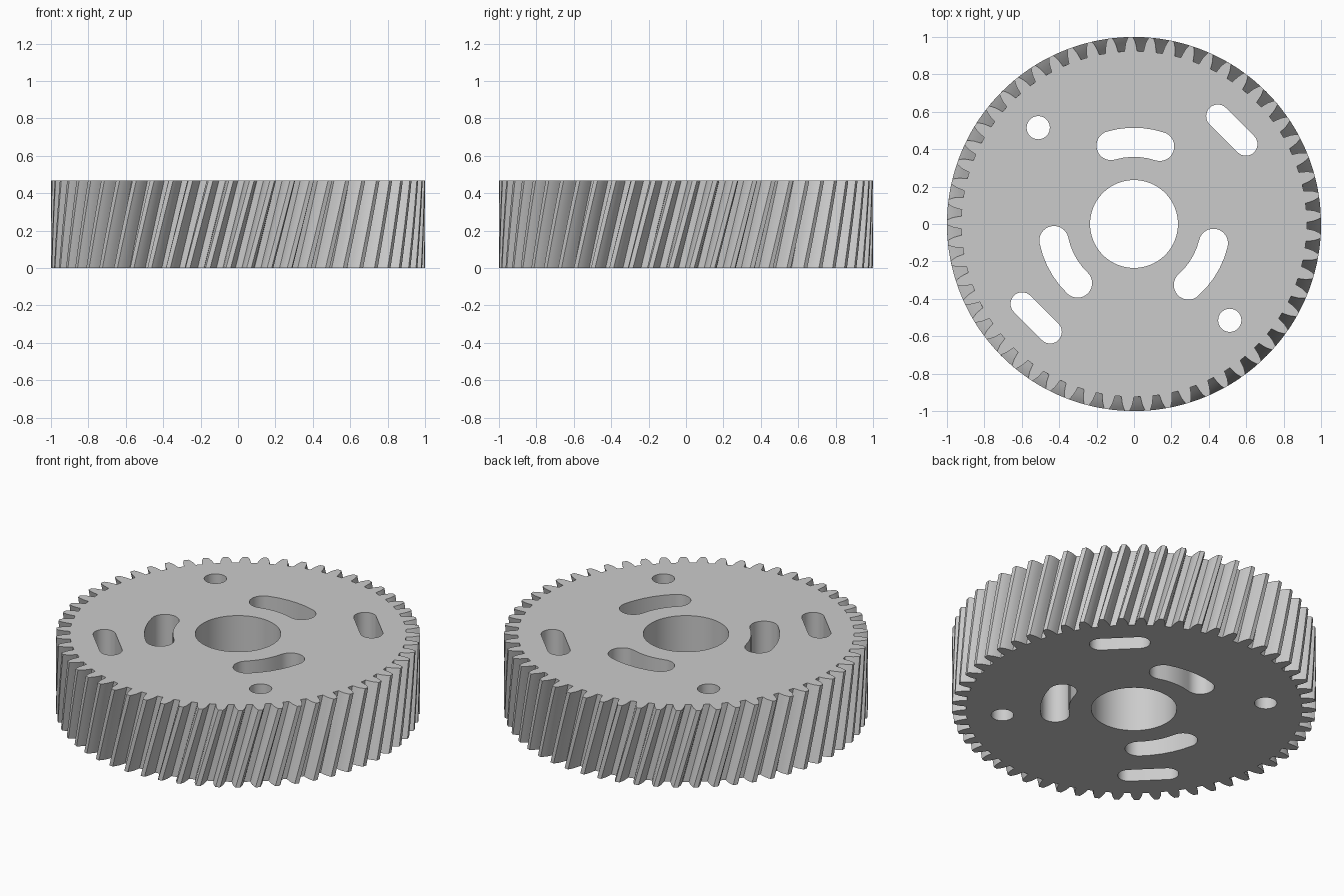
import bpy
import bmesh
from math import sin, cos, pi, radians

if "Cube" in bpy.data.objects:
    bpy.data.objects.remove(bpy.data.objects["Cube"], do_unlink=True)

HEIGHT = 0.468
TEETH = 57
TWIST = radians(7.2)
LEVELS = 6


def polar(r, a):
    return (r * cos(a), r * sin(a))


def arc(cx, cy, r, a0, a1, n):
    """Points along an arc, both ends included."""
    return [(cx + r * cos(a0 + (a1 - a0) * i / n),
             cy + r * sin(a0 + (a1 - a0) * i / n)) for i in range(n + 1)]


def circle(cx, cy, r, n):
    return arc(cx, cy, r, 0, 2 * pi, n)[:-1]


def straight_slot(cx, cy, half, r, a):
    dx, dy = polar(half, a)
    return (arc(cx + dx, cy + dy, r, a - pi / 2, a + pi / 2, 16)
            + arc(cx - dx, cy - dy, r, a + pi / 2, a + 3 * pi / 2, 16))


def curved_slot(mid, half, radius, r):
    a0, a1 = mid - half, mid + half
    e0, e1 = polar(radius, a0), polar(radius, a1)
    return (arc(0, 0, radius + r, a0, a1, 5)[:-1]
            + arc(*e1, r, a1, a1 + pi, 16)
            + arc(0, 0, radius - r, a1, a0, 5)[1:-1]
            + arc(*e0, r, a0 + pi, a0 + 2 * pi, 16)[:-1])


def gear_outline():
    """Tooth flanks as (radius, half width) pairs, repeated around the rim."""
    flank = [(0.924, 0.0335), (0.945, 0.0305), (0.966, 0.0266),
             (0.985, 0.0195), (1.0, 0.0125)]
    points = []
    for i in range(TEETH):
        a = 2 * pi * (i + 0.5) / TEETH - radians(0.5)
        points += [polar(r, a - w / r) for r, w in flank]
        points += [polar(r, a + w / r) for r, w in reversed(flank)]
    return points


def add_wall(bm, outline, twist, levels):
    """Raise an outline into a wall; return its bottom and top edge loops."""
    rings = []
    for k in range(levels + 1):
        t = k / levels
        c, s = cos(twist * (t - 1)), sin(twist * (t - 1))
        rings.append([bm.verts.new((x * c - y * s, x * s + y * c, HEIGHT * t))
                      for x, y in outline])
    n = len(outline)
    for low, high in zip(rings, rings[1:]):
        for i in range(n):
            j = (i + 1) % n
            bm.faces.new((low[i], low[j], high[j], high[i]))
    return [[bm.edges.get((ring[i], ring[(i + 1) % n])) for i in range(n)]
            for ring in (rings[0], rings[-1])]


bm = bmesh.new()

# Helical toothed rim
bottom, top = add_wall(bm, gear_outline(), TWIST, LEVELS)

# Bore, bolt holes and slots
holes = [circle(0, 0, 0.235, 96)]
for side in (1, -1):
    holes.append(circle(side * 0.512, side * -0.515, 0.062, 40))
    holes.append(straight_slot(side * 0.523, side * 0.502, 0.106, 0.062, -pi / 4))
for k in range(3):
    holes.append(curved_slot(radians(89 + 120 * k), radians(17.3), 0.437, 0.078))
for hole in holes:
    low, high = add_wall(bm, hole, 0, 1)
    bottom += low
    top += high

# Flat end faces
for edges, z in ((bottom, -1), (top, 1)):
    bmesh.ops.triangle_fill(bm, edges=edges, use_beauty=True, normal=(0, 0, z))
bmesh.ops.recalc_face_normals(bm, faces=bm.faces)

mesh = bpy.data.meshes.new("helical_gear")
bm.to_mesh(mesh)
bm.free()
gear = bpy.data.objects.new("helical_gear", mesh)
bpy.context.collection.objects.link(gear)

# Plain grey material
grey = bpy.data.materials.new("plain_grey")
grey.use_nodes = True
colour = (0.6, 0.6, 0.6, 1)
grey.diffuse_color = colour
grey.node_tree.nodes["Principled BSDF"].inputs["Base Color"].default_value = colour
mesh.materials.append(grey)

bpy.context.view_layer.objects.active = gear
gear.select_set(True)
bpy.ops.object.shade_smooth_by_angle(angle=radians(15))
